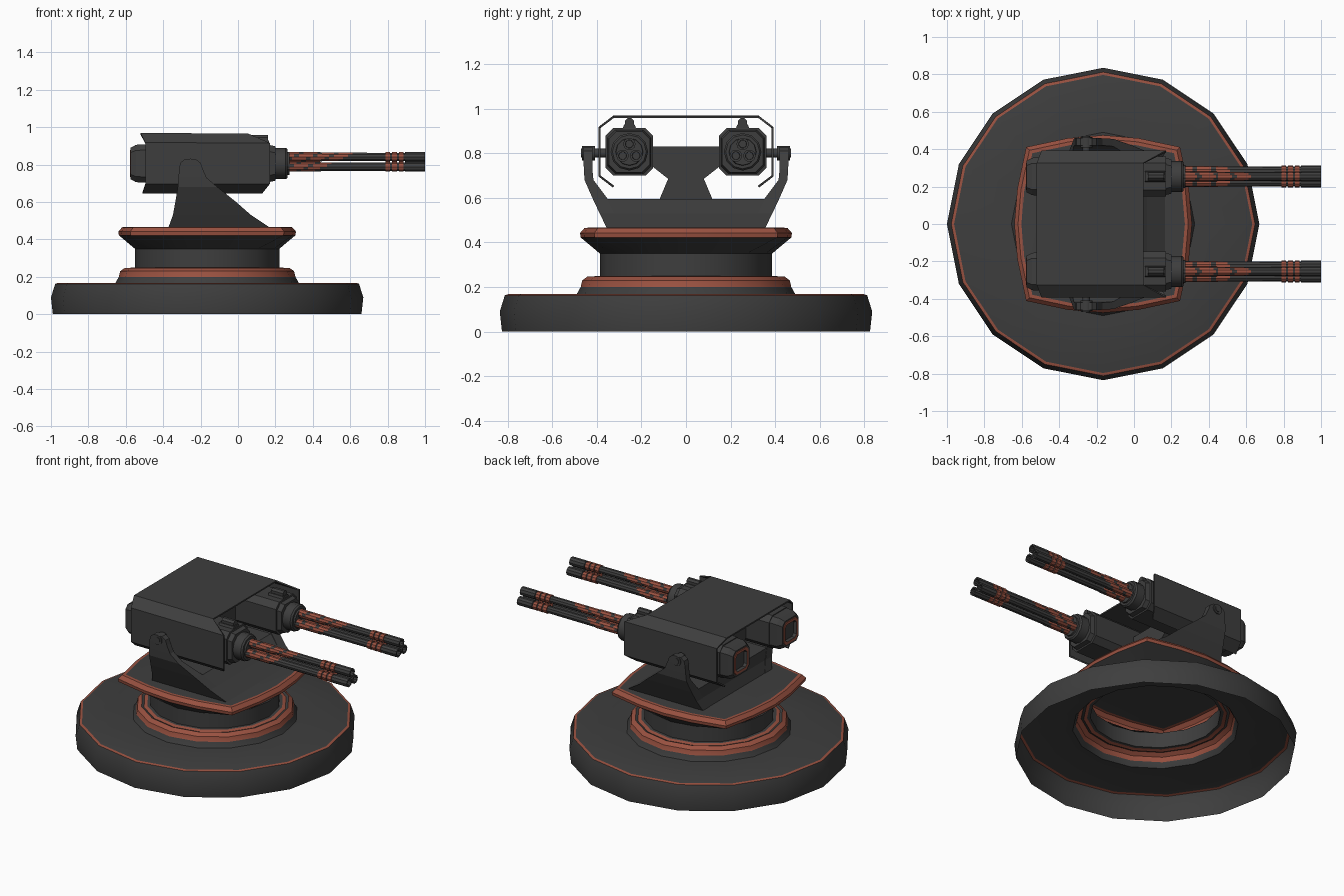
import bpy, bmesh, math
from mathutils import Vector

if "Cube" in bpy.data.objects:
    bpy.data.objects.remove(bpy.data.objects["Cube"])

def material(name, rgb):
    m = bpy.data.materials.new(name)
    m.diffuse_color = (*rgb, 1)
    m.use_nodes = True
    m.node_tree.nodes["Principled BSDF"].inputs["Base Color"].default_value = m.diffuse_color
    return m

GREY = material("dark_grey", (0.048, 0.048, 0.048))
RUST = material("rust_orange", (0.32, 0.083, 0.052))
CX, GZ = -0.165, 0.806   # turntable axis, gun axis height

def loft(name, rings, cap0=True, cap1=True, rust=(), rule=None, closed=True, smooth=False):
    """Skin a list of equal-length rings; bands listed in rust are orange."""
    bm = bmesh.new()
    vs = [[bm.verts.new(p) for p in r] for r in rings]
    n = len(rings[0])
    for i in range(len(vs) - 1):
        for j in range(n if closed else n - 1):
            k = (j + 1) % n
            f = bm.faces.new((vs[i][j], vs[i][k], vs[i + 1][k], vs[i + 1][j]))
            f.material_index = int(i in rust)
            if rule:
                f.material_index = int(rule(f.calc_center_median()))
    if cap0:
        bm.faces.new(vs[0][::-1])
    if cap1:
        bm.faces.new(vs[-1])
    bmesh.ops.recalc_face_normals(bm, faces=bm.faces)
    me = bpy.data.meshes.new(name)
    bm.to_mesh(me)
    bm.free()
    me.materials.append(GREY)
    me.materials.append(RUST)
    ob = bpy.data.objects.new(name, me)
    bpy.context.collection.objects.link(ob)
    if smooth:
        bpy.ops.object.select_all(action='DESELECT')
        ob.select_set(True)
        bpy.context.view_layer.objects.active = ob
        bpy.ops.object.shade_smooth_by_angle(angle=math.radians(32))
    return ob

def round_ring(r, z, square=False):
    """16-sided ring about the turntable axis, optionally a rounded square."""
    bulge = (1.0, 1.045, 1.225, 1.045)
    pts = []
    for k in range(16):
        a = k * math.pi / 8
        q = r * (bulge[k % 4] if square else 1)
        pts.append((CX + q * math.cos(a), q * math.sin(a), z))
    return pts

def x_ring(x, y, z, r, n=12, start=0.0):
    return [(x, y + r * math.cos(start + 2 * math.pi * k / n),
             z + r * math.sin(start + 2 * math.pi * k / n)) for k in range(n)]

def oct_ring(x, y, h, c):
    """Chamfered square in the yz plane."""
    pts = [(h, -h + c), (h, h - c), (h - c, h), (-h + c, h),
           (-h, h - c), (-h, -h + c), (-h + c, -h), (h - c, -h)]
    return [(x, y + a, GZ + b) for a, b in pts]

def y_cylinder(name, x, z, r, y0, y1, n=12):
    ring = lambda y: [(x + r * math.cos(2 * math.pi * k / n), y,
                       z + r * math.sin(2 * math.pi * k / n)) for k in range(n)]
    return loft(name, [ring(y0), ring(y1)], smooth=True)

# Base dish, stepped collar and column: one hollow shell, open underneath
prof = [(0.825, 0), (0.835, 0.09), (0.812, 0.163), (0.797, 0.168), (0.49, 0.168),
        (0.472, 0.2), (0.465, 0.23), (0.44, 0.248), (0.425, 0.243), (0.405, 0.25), (0.386, 0.25)]
loft("base_and_collar", [round_ring(r, z) for r, z in prof], False, False,
     rust=(2, 5, 6, 8), smooth=True)

# Column flaring into the rounded-square deck with orange rim
deck = [round_ring(0.386, 0.25), round_ring(0.386, 0.35)]
deck += [round_ring(r, z, True) for r, z in
         ((0.472, 0.422), (0.475, 0.442), (0.455, 0.465), (0.437, 0.466))]
loft("column_and_deck", deck, False, True, rust=(2, 3, 4), smooth=True)

# Sloped yoke base between the arms
def slab(x0, x1, y, z):
    return [(x0, -y, z), (x1, -y, z), (x1, y, z), (x0, y, z)]
loft("yoke_base", [slab(-0.37, 0.17, 0.35, 0.464), slab(-0.345, 0.07, 0.37, 0.53),
                   slab(-0.335, -0.01, 0.36, 0.595)])

# Central neck between the guns
neck = [(-0.12, 0.59), (-0.08, 0.685), (-0.15, 0.74), (-0.15, 0.83)]
neck += [(-y, z) for y, z in reversed(neck)]
loft("centre_neck", [[(x, y, z) for y, z in neck] for x in (-0.33, -0.12)])

# Yoke arms with pivot pins: rows of z, x range, inner and outer y
rows = [(0.464, -0.372, 0.17, 0.28, 0.355), (0.53, -0.348, 0.07, 0.32, 0.387),
        (0.60, -0.335, -0.01, 0.355, 0.42), (0.68, -0.322, -0.11, 0.415, 0.455),
        (0.73, -0.318, -0.168, 0.42, 0.458), (0.78, -0.315, -0.19, 0.42, 0.46),
        (0.81, -0.308, -0.20, 0.42, 0.46), (0.828, -0.285, -0.225, 0.42, 0.46)]
for s, side in ((1, "left"), (-1, "right")):
    loft(side + "_yoke_arm", [[(x0, s * a, z), (x1, s * a, z), (x1, s * b, z), (x0, s * b, z)]
                              for z, x0, x1, a, b in rows])
    y_cylinder(side + "_pivot_pin", -0.255, 0.8, 0.02, s * 0.34, s * 0.47)
    y_cylinder(side + "_pivot_boss", -0.255, 0.8, 0.032, s * 0.408, s * 0.466)

# Armour canopy: bent sheet over both guns
sheet = [(0.325, 0.65, -0.51, 0.13), (0.388, 0.698, -0.495, 0.17),
         (0.388, 0.915, -0.495, 0.17), (0.325, 0.963, -0.52, 0.05)]
sheet = [(-y, z, a, b) for y, z, a, b in sheet] + sheet[::-1]
canopy = loft("armour_canopy", [[(a, y, z), (b, y, z)] for y, z, a, b in sheet],
              False, False, closed=False)
mod = canopy.modifiers.new("thickness", 'SOLIDIFY')
mod.thickness = 0.01
mod.offset = 0

# Camouflage and band rule for the barrels
def paint(p):
    h = p.z - GZ
    if 0.27 < p.x < 0.62:
        return p.x < 0.5 + 2.4 * h and (p.x - 2.2 * h) % 0.1 > 0.025
    return any(a < p.x < a + 0.026 for a in (0.788, 0.824, 0.860))

STATIONS = [(0.25 + 0.0125 * i, 0.027 if i < 16 else 0.024) for i in range(31)]
for a in (0.788, 0.824, 0.860):
    STATIONS += [(a, 0.023), (a + 0.0005, 0.028), (a + 0.0255, 0.028), (a + 0.026, 0.023)]
STATIONS += [(0.893, 0.023), (0.8935, 0.028), (1.0, 0.028), (1.0, 0.018), (0.96, 0.017)]

# Twin guns
for s, side in ((1, "left"), (-1, "right")):
    y = s * 0.254
    loft(side + "_gun_body", [oct_ring(x, y, h, c) for x, h, c in
         ((-0.495, 0.107, 0.035), (0.17, 0.107, 0.035), (0.172, 0.098, 0.035), (0.20, 0.092, 0.035))])
    # rear cap with orange frame around a recessed panel
    loft(side + "_rear_cap", [oct_ring(x, y, h, c) for x, h, c in
         ((-0.49, 0.102, 0.03), (-0.545, 0.1, 0.03), (-0.575, 0.084, 0.026),
          (-0.575, 0.074, 0.022), (-0.578, 0.072, 0.022), (-0.578, 0.056, 0.016),
          (-0.56, 0.052, 0.016))], rust=(3, 4))
    # stepped front collar
    loft(side + "_front_collar", [x_ring(x, y, GZ, r) for x, r in
         ((0.195, 0.084), (0.255, 0.084), (0.265, 0.076), (0.265, 0.062), (0.275, 0.06))], smooth=True)
    # sight on top of the body
    loft(side + "_sight_base", [[(x, y + a, z) for a, z in
         ((-0.032, 0.905), (0.032, 0.905), (0.024, 0.928), (-0.024, 0.928))] for x in (0.06, 0.165)])
    loft(side + "_sight_tube", [x_ring(x, y, 0.937, 0.022, 8, math.pi / 8) for x in (0.075, 0.16)])
    # three barrels in a triangle
    for i in range(3):
        t = math.pi / 2 + i * 2 * math.pi / 3
        by, bz = y + 0.035 * math.cos(t), GZ + 0.035 * math.sin(t)
        loft("%s_barrel_%d" % (side, i + 1), [x_ring(x, by, bz, r, 10) for x, r in STATIONS],
             rule=paint, smooth=True)
